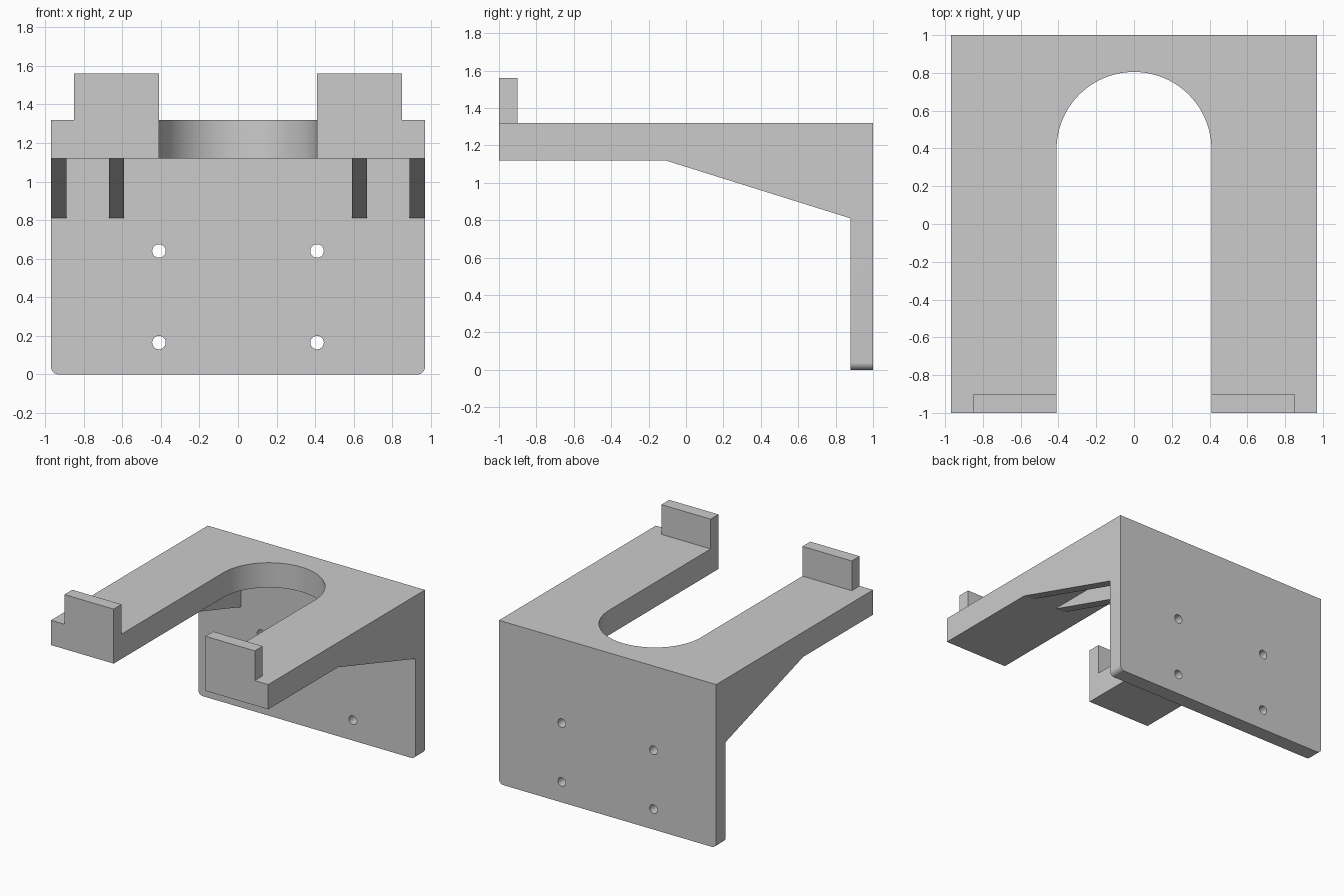
import bpy, bmesh
from math import sin, cos, pi
from mathutils import Vector

if "Cube" in bpy.data.objects:
    bpy.data.objects.remove(bpy.data.objects["Cube"])


def prism(name, points, axis, lo, hi):
    """Extrude a 2D profile along x (points are y,z), y (x,z) or z (x,y)."""
    place = {'x': lambda a, b, d: (d, a, b),
             'y': lambda a, b, d: (a, d, b),
             'z': lambda a, b, d: (a, b, d)}[axis]
    bm = bmesh.new()
    face = bm.faces.new([bm.verts.new(place(a, b, lo)) for a, b in points])
    new = bmesh.ops.extrude_face_region(bm, geom=[face])['geom']
    shift = Vector(place(0, 0, hi - lo))
    bmesh.ops.translate(bm, vec=shift,
                        verts=[v for v in new if isinstance(v, bmesh.types.BMVert)])
    bmesh.ops.recalc_face_normals(bm, faces=bm.faces)
    mesh = bpy.data.meshes.new(name)
    bm.to_mesh(mesh)
    bm.free()
    obj = bpy.data.objects.new(name, mesh)
    bpy.context.collection.objects.link(obj)
    return obj


def arc(cx, cy, r, start, end, n):
    return [(cx + r * cos(start + (end - start) * i / n),
             cy + r * sin(start + (end - start) * i / n)) for i in range(n + 1)]


def cut(obj, cutter):
    cutter.hide_render = True
    mod = obj.modifiers.new("cut", 'BOOLEAN')
    mod.operation = 'DIFFERENCE'
    mod.solver = 'EXACT'
    mod.object = cutter
    bpy.context.view_layer.objects.active = obj
    bpy.ops.object.modifier_apply(modifier=mod.name)
    bpy.data.objects.remove(cutter)


W, SLOT = 0.97, 0.41

# L-shaped bracket: shelf plus wall plate
bracket = prism("bracket", [(-1, 1.12), (0.88, 1.12), (0.88, 0), (1, 0),
                            (1, 1.32), (-1, 1.32)], 'x', -W, W)

# rounded bottom corners of the wall plate
bm = bmesh.new()
bm.from_mesh(bracket.data)
corners = [e for e in bm.edges
           if all(v.co.z < 0.01 for v in e.verts)
           and abs(e.verts[0].co.x - e.verts[1].co.x) < 0.01]
bmesh.ops.bevel(bm, geom=corners, offset=0.04, segments=8, profile=0.5, affect='EDGES')
bm.to_mesh(bracket.data)
bm.free()

# U-shaped slot in the shelf
cut(bracket, prism("slot_cutter",
                   [(-SLOT, -1.2), (SLOT, -1.2)] + arc(0, 0.395, SLOT, 0, pi, 48),
                   'z', 1.0, 1.5))

# four screw holes
for x in (-0.41, 0.41):
    for z in (0.165, 0.64):
        cut(bracket, prism("hole_cutter", arc(x, z, 0.035, 0, 2 * pi, 32)[:-1],
                           'y', 0.7, 1.2))

bpy.ops.object.select_all(action='DESELECT')
bracket.select_set(True)
bpy.context.view_layer.objects.active = bracket
bpy.ops.object.shade_smooth_by_angle(angle=pi / 6)

# front lips and triangular support ribs, both sides
for side, s in (("left", -1), ("right", 1)):
    prism(side + "_front_lip", [(-1, 1.32), (-0.9, 1.32), (-0.9, 1.56), (-1, 1.56)],
          'x', s * SLOT, s * 0.85)
    for label, a, b in (("outer", 0.89, W), ("inner", 0.59, 0.67)):
        prism(f"{side}_{label}_rib", [(-0.11, 1.12), (0.88, 0.81), (0.88, 1.12)],
              'x', s * a, s * b)
